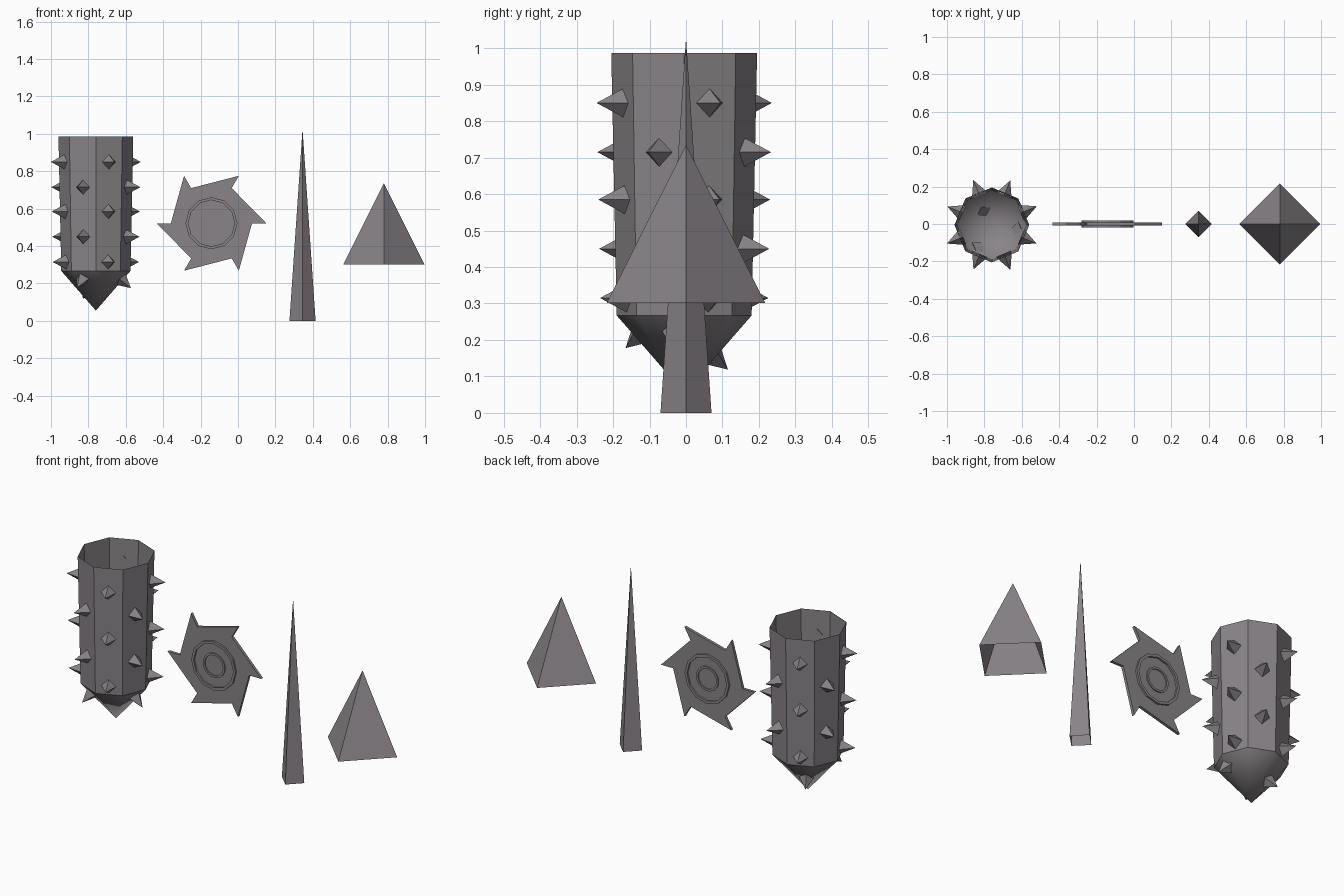
import bpy, math
from mathutils import Vector

if "Cube" in bpy.data.objects:
    bpy.data.objects.remove(bpy.data.objects["Cube"])

steel = bpy.data.materials.new("dull grey steel")
steel.diffuse_color = (0.25, 0.23, 0.245, 1)
steel.use_nodes = True
steel.node_tree.nodes["Principled BSDF"].inputs["Base Color"].default_value = steel.diffuse_color


def make(name, verts, faces, smooth=False):
    me = bpy.data.meshes.new(name)
    me.from_pydata([tuple(v) for v in verts], [], faces)
    me.materials.append(steel)
    me.update()
    for p in me.polygons:
        p.use_smooth = smooth
    ob = bpy.data.objects.new(name, me)
    bpy.context.collection.objects.link(ob)
    return ob


def pyramid(name, base, axis, half, length, closed=False):
    """Four-sided spike whose base corners sit on the local axes."""
    axis = Vector(axis).normalized()
    ref = Vector((1, 0, 0)) if abs(axis.z) > 0.99 else Vector((0, 0, 1))
    u = ref.cross(axis).normalized()
    w = axis.cross(u)
    base = Vector(base)
    verts = [base + u * half, base + w * half, base - u * half, base - w * half,
             base + axis * length]
    faces = [(i, (i + 1) % 4, 4) for i in range(4)]
    if closed:
        faces.append((3, 2, 1, 0))
    return make(name, verts, faces)


def ring(cx, cy, r, z, n):
    return [(cx + r * math.cos(math.tau * i / n), cy + r * math.sin(math.tau * i / n), z)
            for i in range(n)]


# Open-topped octagonal shaft with a pointed, smooth tip
CX, CY, N = -0.76, -0.005, 8
R_LOW, R_TOP, Z_LOW, Z_TOP, Z_TIP = 0.185, 0.2, 0.267, 0.987, 0.055
low = ring(CX, CY, R_LOW, Z_LOW, N)
make("club_shaft", low + ring(CX, CY, R_TOP, Z_TOP, N),
     [(i, (i + 1) % N, N + (i + 1) % N, N + i) for i in range(N)])
make("club_tip", low + [(CX, CY, Z_TIP)],
     [((i + 1) % N, i, N) for i in range(N)], smooth=True)

# Shaft spikes: rows alternate between neighbouring faces
for row, z in enumerate((0.85, 0.715, 0.585, 0.45, 0.315)):
    radius = R_LOW + (R_TOP - R_LOW) * (z - Z_LOW) / (Z_TOP - Z_LOW)
    r = radius * math.cos(math.pi / N) - 0.006
    for k in range(4):
        a = math.radians(90 * k + (22.5 if row % 2 == 0 else 67.5))
        d = Vector((math.cos(a), math.sin(a), 0))
        pyramid("shaft_spike", Vector((CX, CY, z)) + d * r, d, 0.042, 0.084, True)

# Tip spikes, square to the cone
for deg, r, z in ((-9, 0.138, 0.22), (-122, 0.138, 0.222), (120, 0.087, 0.163)):
    a = math.radians(deg)
    c, s = math.cos(a), math.sin(a)
    d = Vector((c * 0.758, s * 0.758, -0.652))
    pyramid("tip_spike", Vector((CX + c * r, CY + s * r, z)) - d * 0.005, d, 0.04, 0.073, True)

# Six-toothed saw blade
SX, SZ, T = -0.142, 0.522, 0.008
outline = []
for k in range(6):
    a = -math.radians(60 * k)
    for r in (0.293, 0.217):
        outline.append((SX + r * math.cos(a), SZ + r * math.sin(a)))
M = len(outline)
make("saw_blade", [(x, -T, z) for x, z in outline] + [(x, T, z) for x, z in outline],
     [tuple(reversed(range(M))), tuple(range(M, 2 * M))]
     + [(i, (i + 1) % M, M + (i + 1) % M, M + i) for i in range(M)])


# Raised rings on both sides of the blade
def raised_ring(name, r_in, r_out, n, half):
    verts = []
    for r, y in ((r_in, -half), (r_out, -half), (r_out, half), (r_in, half)):
        verts += [(SX + x, y, SZ + z) for x, z, _ in ring(0, 0, r, 0, n)]
    faces = [(j * n + i, j * n + (i + 1) % n,
              (j + 1) % 4 * n + (i + 1) % n, (j + 1) % 4 * n + i)
             for j in range(4) for i in range(n)]
    make(name, verts, faces)


raised_ring("outer_blade_ring", 0.124, 0.139, 12, 0.018)
raised_ring("inner_blade_ring", 0.057, 0.069, 20, 0.014)

# Free-standing spikes, open underneath
pyramid("tall_spike", (0.345, 0, 0), (0, 0, 1), 0.07, 1.027)
pyramid("wide_spike", (0.78, 0, 0.302), (0, 0, 1), 0.217, 0.433)
